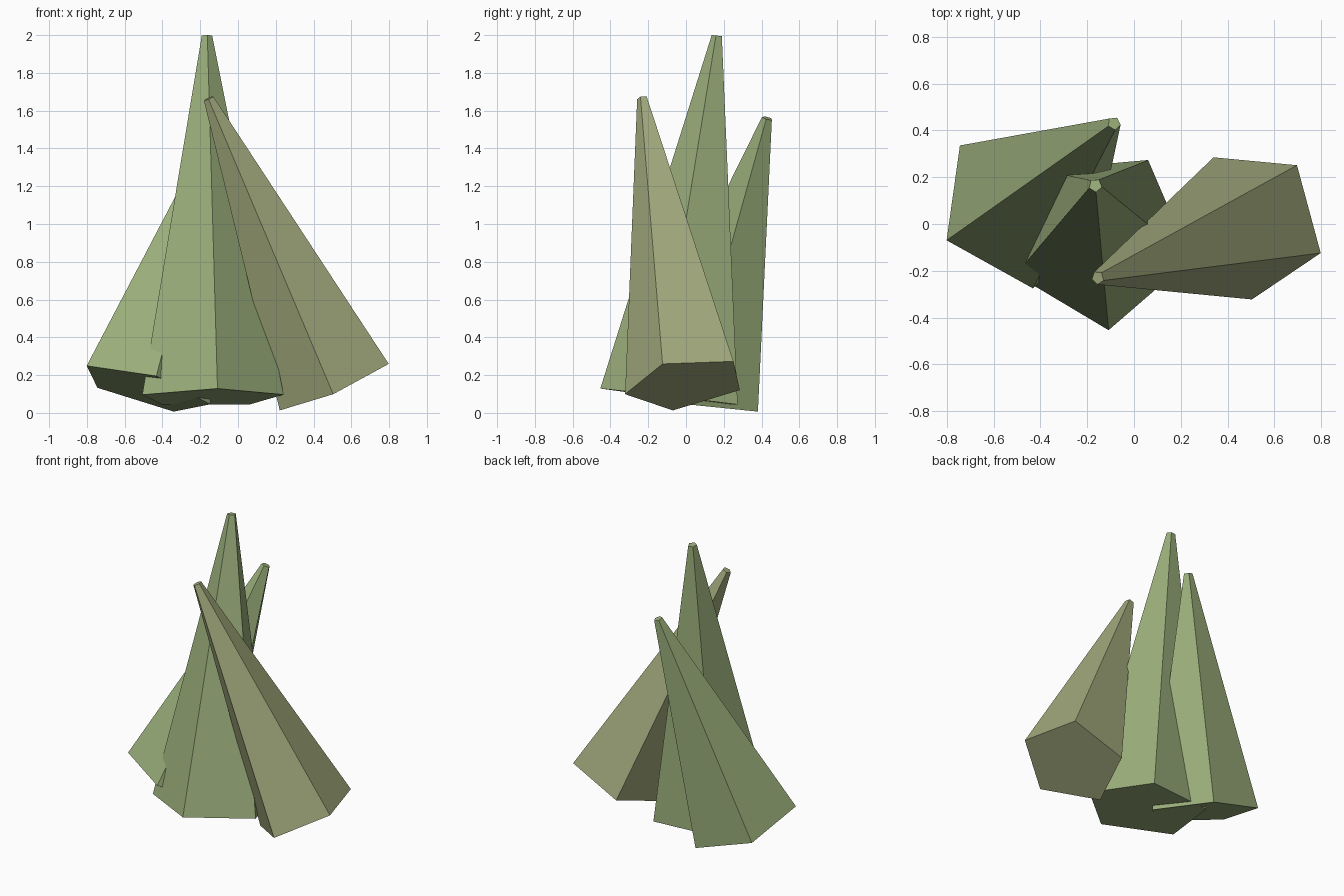
import bpy, bmesh
from mathutils import Vector, Matrix

if "Cube" in bpy.data.objects:
    bpy.data.objects.remove(bpy.data.objects["Cube"])


def material(name, color):
    m = bpy.data.materials.new(name)
    m.diffuse_color = color
    m.use_nodes = True
    m.node_tree.nodes["Principled BSDF"].inputs["Base Color"].default_value = m.diffuse_color
    return m


green = material("leaf_green", (0.33, 0.43, 0.20, 1))
olive = material("dry_green", (0.37, 0.41, 0.21, 1))


def spike(name, base, corner, tip, radius, mat, tip_radius=0.029):
    """Leaning five-sided frustum; 'corner' is one base vertex and sets the twist."""
    base, corner, tip = Vector(base), Vector(corner), Vector(tip)
    axis = tip - base
    z = axis.normalized()
    y = corner - base
    y = (y - z * y.dot(z)).normalized()
    x = y.cross(z)
    frame = Matrix((x, y, z)).transposed().to_4x4()
    frame.translation = (base + tip) / 2

    bm = bmesh.new()
    bmesh.ops.create_cone(bm, cap_ends=True, cap_tris=False, segments=5,
                          radius1=radius, radius2=tip_radius,
                          depth=axis.length)
    mesh = bpy.data.meshes.new(name)
    bm.to_mesh(mesh)
    bm.free()
    mesh.materials.append(mat)
    obj = bpy.data.objects.new(name, mesh)
    obj.matrix_world = frame
    bpy.context.collection.objects.link(obj)


# Tall middle spike
spike("middle_spike", (-0.143, -0.063, 0.082), (0.24, -0.15, 0.10),
      (-0.165, 0.165, 1.997), 0.395, green)
# Left rear spike
spike("left_spike", (-0.493, 0.075, 0.126), (-0.745, 0.335, 0.13),
      (-0.085, 0.43, 1.56), 0.362, green)
# Right front spike
spike("right_spike", (0.512, 0.004, 0.153), (0.80, -0.125, 0.26),
      (-0.155, -0.23, 1.665), 0.331, olive)
